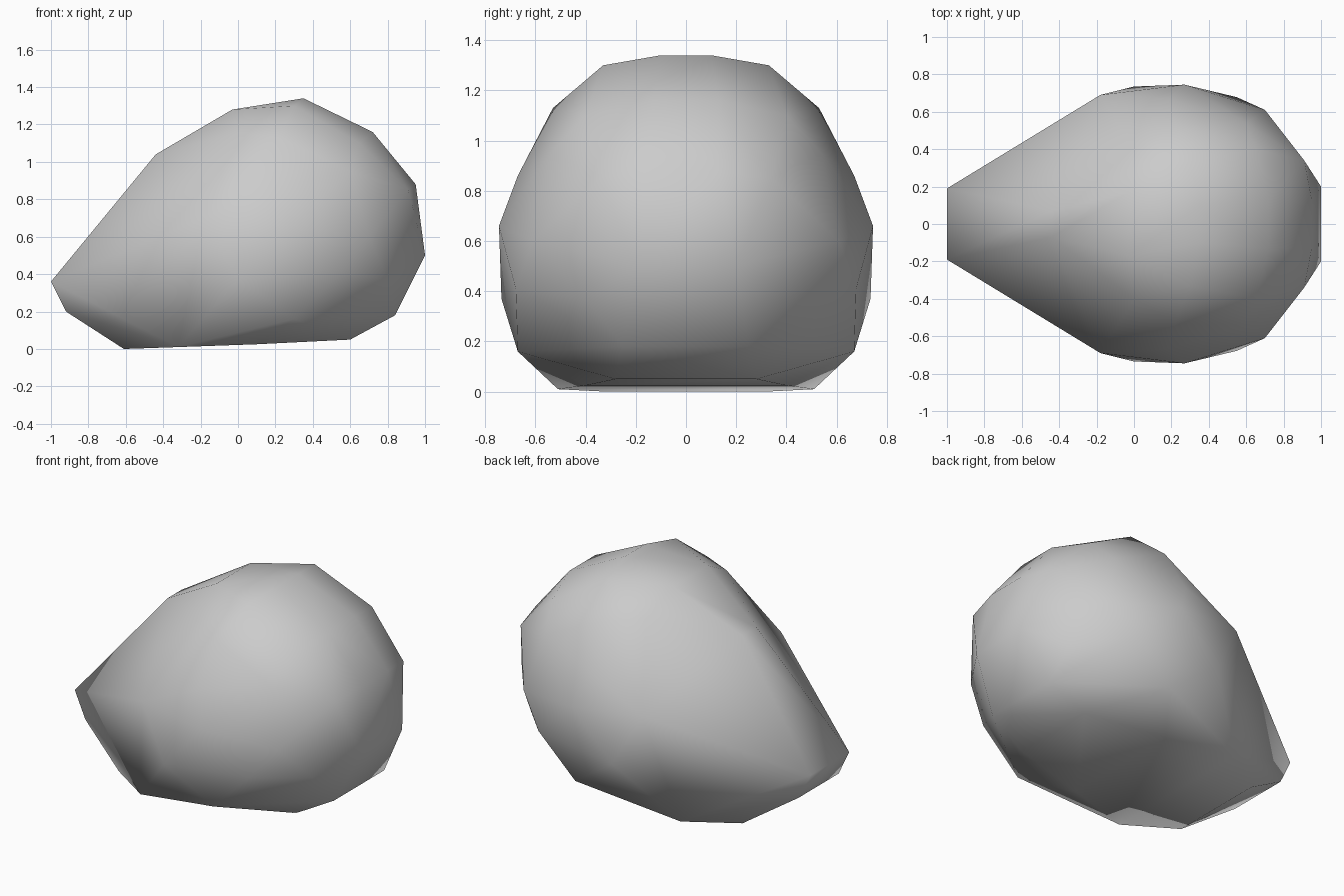
import bpy, bmesh, math

if "Cube" in bpy.data.objects:
    bpy.data.objects.remove(bpy.data.objects["Cube"])

# Half of the control points (y > 0); the other half is mirrored
HALF = [
    # blunt snout
    (-1, .19, .36), (-.92, .2, .2),
    # flat base
    (-.61, .31, 0), (-.32, .51, .01), (.1, .4, .025), (.6, .28, .05),
    # widest flank
    (.3, .67, .16), (-.18, .69, .7), (0, .735, .37), (.27, .745, .66),
    (.55, .678, .41), (.7, .61, .6),
    # rounded rear
    (.84, .25, .18), (.8, .4, .37), (1, .2, .5), (.91, .34, .85), (.95, .13, .88),
    # dome
    (.72, .13, 1.16), (.65, .4, 1.1), (.6, .54, .95), (.35, .1, 1.34),
    (.3, .33, 1.3), (.22, .53, 1.13), (.18, .67, .86), (-.03, .17, 1.28),
    (0, .4, 1.155), (-.44, .07, 1.04),
]

grey = bpy.data.materials.new("plain grey")
grey.diffuse_color = (.6, .6, .6, 1)
grey.use_nodes = True
grey.node_tree.nodes["Principled BSDF"].inputs["Base Color"].default_value = grey.diffuse_color

# Rounded body: hull around the mirrored points
bm = bmesh.new()
for x, y, z in HALF:
    for side in (1, -1):
        bm.verts.new((x, side * y, z))
bmesh.ops.convex_hull(bm, input=bm.verts[:])
loose = [v for v in bm.verts if not v.link_faces]
bmesh.ops.delete(bm, geom=loose, context='VERTS')
bmesh.ops.recalc_face_normals(bm, faces=bm.faces[:])
for f in bm.faces:
    f.smooth = True

mesh = bpy.data.meshes.new("rounded_body")
bm.to_mesh(mesh)
bm.free()
mesh.materials.append(grey)
body = bpy.data.objects.new("rounded_body", mesh)
bpy.context.collection.objects.link(body)
